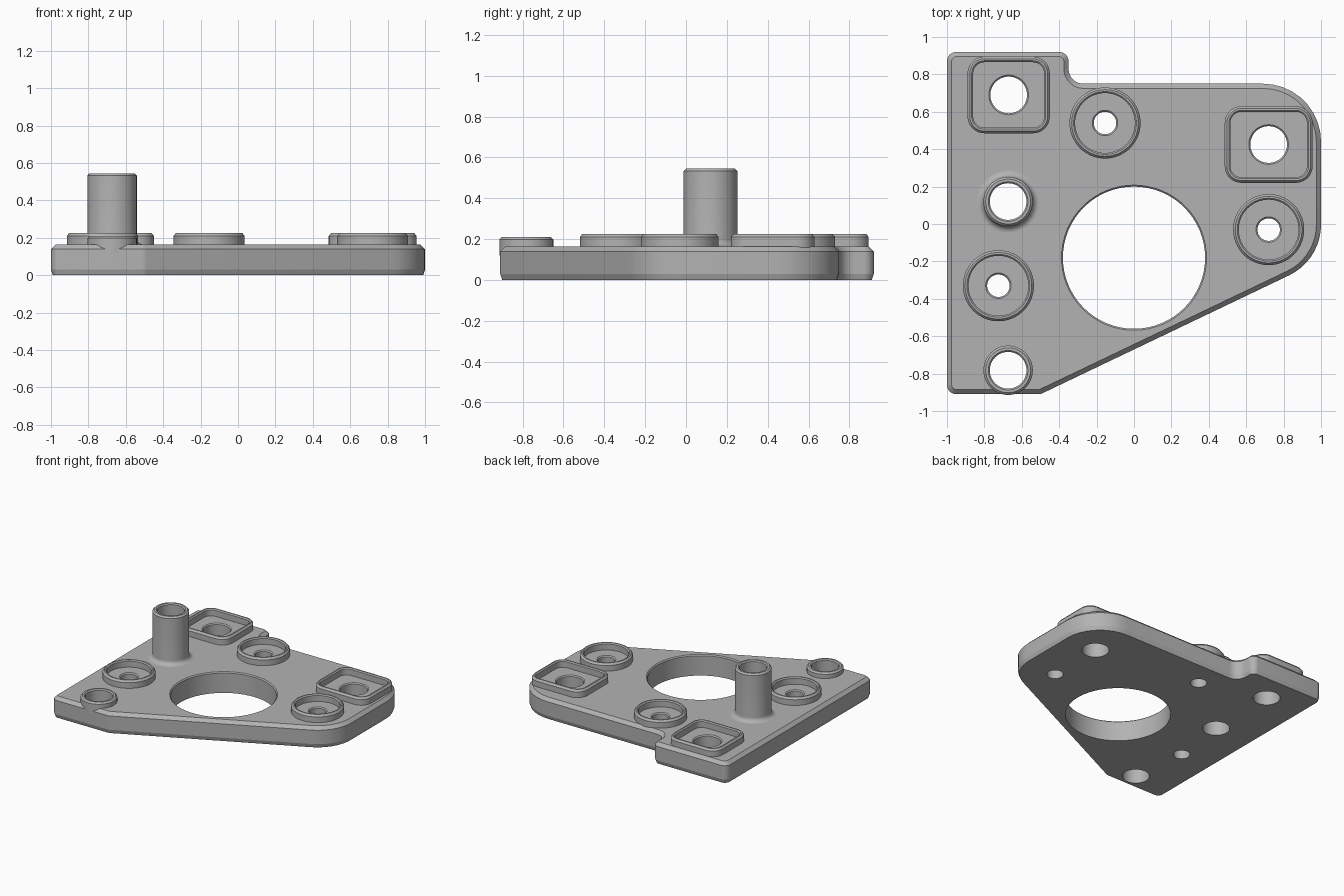
import bpy
import bmesh
from math import sin, cos, pi, tan
from mathutils import Vector

cube = bpy.data.objects.get("Cube")
if cube:
    bpy.data.objects.remove(cube, do_unlink=True)

grey = bpy.data.materials.new("plain_grey")
grey.use_nodes = True
colour = (0.45, 0.45, 0.45, 1)
grey.diffuse_color = colour
grey.node_tree.nodes["Principled BSDF"].inputs["Base Color"].default_value = colour


def circle(x, y, r, n=64):
    return [Vector((x + r * cos(2 * pi * i / n), y + r * sin(2 * pi * i / n))) for i in range(n)]


def rounded(corners, steps=9):
    """Counter-clockwise polygon whose corners (x, y, radius) become arcs."""
    pts = [Vector(c[:2]) for c in corners]
    loop = []
    for i, p in enumerate(pts):
        r = corners[i][2]
        a = (pts[i - 1] - p).normalized()
        b = (pts[(i + 1) % len(pts)] - p).normalized()
        half = a.angle(b) / 2
        start = p + a * (r / tan(half))
        centre = p + (a + b).normalized() * (r / sin(half))
        arm = start - centre
        turn = pi - 2 * half
        if a.x * b.y - a.y * b.x > 0:
            turn = -turn
        for k in range(steps + 1):
            t = turn * k / steps
            loop.append(centre + Vector((arm.x * cos(t) - arm.y * sin(t),
                                         arm.x * sin(t) + arm.y * cos(t))))
    return loop


def rounded_box(x, y, hx, hy, r):
    return rounded([(x - hx, y - hy, r), (x + hx, y - hy, r), (x + hx, y + hy, r), (x - hx, y + hy, r)])


def inset(loop, d):
    """Move a counter-clockwise loop inward by d."""
    out = []
    for i, p in enumerate(loop):
        u = (p - loop[i - 1]).normalized()
        v = (loop[(i + 1) % len(loop)] - p).normalized()
        n = Vector((-u.y - v.y, u.x + v.x)).normalized()
        out.append(p + n * (d / n.dot(Vector((-u.y, u.x)))))
    return out


def loft(name, loop, profile):
    """Closed solid following the loop, with (inset, height) profile steps."""
    bm = bmesh.new()
    rings = [[bm.verts.new((p.x, p.y, z)) for p in inset(loop, d)] for d, z in profile]
    n = len(loop)
    for lo, hi in zip(rings, rings[1:]):
        for i in range(n):
            j = (i + 1) % n
            bm.faces.new((lo[i], lo[j], hi[j], hi[i]))
    bm.faces.new(rings[0][::-1])
    bm.faces.new(rings[-1])
    bmesh.ops.recalc_face_normals(bm, faces=bm.faces)
    mesh = bpy.data.meshes.new(name)
    bm.to_mesh(mesh)
    bm.free()
    obj = bpy.data.objects.new(name, mesh)
    bpy.context.scene.collection.objects.link(obj)
    mesh.materials.append(grey)
    return obj


def drill(name, x, y, r, top, chamfer=0.008):
    """Hole cutter whose mouth is chamfered at height top."""
    obj = loft(name, circle(x, y, r),
               [(0, -0.1), (0, top - chamfer), (-chamfer, top), (-chamfer, 0.8)])
    obj.hide_render = True
    return obj


def cut(obj, cutters):
    for c in cutters:
        mod = obj.modifiers.new("hole", 'BOOLEAN')
        mod.operation = 'DIFFERENCE'
        mod.solver = 'EXACT'
        mod.object = c
    bpy.context.view_layer.update()
    deps = bpy.context.evaluated_depsgraph_get()
    mesh = bpy.data.meshes.new_from_object(obj.evaluated_get(deps))
    obj.modifiers.clear()
    obj.data = mesh


# Base plate with chamfered rim
outline = rounded([(-1, -0.91, 0.05), (-0.5, -0.91, 0.06), (1, -0.193, 0.3), (1, 0.75, 0.31),
                   (-0.35, 0.75, 0.08), (-0.35, 0.92, 0.05), (-1, 0.92, 0.05)])
plate = loft("base_plate", outline, [(0.01, 0), (0, 0.03), (0, 0.14), (0.025, 0.165)])
parts = [plate]
drills = [drill("centre_hole_cutter", 0, -0.18, 0.38, 0.165)]

# Recessed pads: raised lip around a shallow pocket
pad_profile = [(0, 0.12), (0, 0.21), (0.012, 0.225), (0.022, 0.225), (0.03, 0.217), (0.03, 0.17)]
pads = [("square_pad_back", -0.67, 0.69, 0.22, 0.098),
        ("square_pad_side", 0.72, 0.425, 0.235, 0.098),
        ("round_pad_back", -0.155, 0.54, 0, 0.06),
        ("round_pad_side", 0.72, -0.03, 0, 0.06),
        ("round_pad_front", -0.725, -0.33, 0, 0.06)]
for name, x, y, half, hole in pads:
    loop = rounded_box(x, y, half, 0.205, 0.09) if half else circle(x, y, 0.19)
    pad = loft(name, loop, pad_profile)
    cutter = drill(name + "_cutter", x, y, hole, 0.17)
    cut(pad, [cutter])
    parts.append(pad)
    drills.append(cutter)

# Hollow posts: a tall one with a filleted foot and a short one at the front edge
f = 0.035
foot = [(-f * (1 - sin(a)), 0.165 + f * (1 - cos(a))) for a in [pi / 2 * k / 8 for k in range(9)]]
posts = [("tall_post", -0.673, 0.12, 0.545, [(-f, 0.14)] + foot),
         ("short_post", -0.673, -0.782, 0.21, [(0, 0.12)])]
for name, x, y, top, base in posts:
    post = loft(name, circle(x, y, 0.132), base + [(0, top - 0.012), (0.012, top)])
    cutter = drill(name + "_cutter", x, y, 0.098, top)
    cut(post, [cutter])
    parts.append(post)
    # the plate gets the plain bore
    drills.append(cutter)

cut(plate, drills)
for d in drills:
    bpy.data.objects.remove(d, do_unlink=True)

# Smooth curved walls, crisp edges
bpy.ops.object.select_all(action='DESELECT')
for p in parts:
    p.select_set(True)
bpy.context.view_layer.objects.active = plate
bpy.ops.object.shade_smooth_by_angle(angle=0.28)
